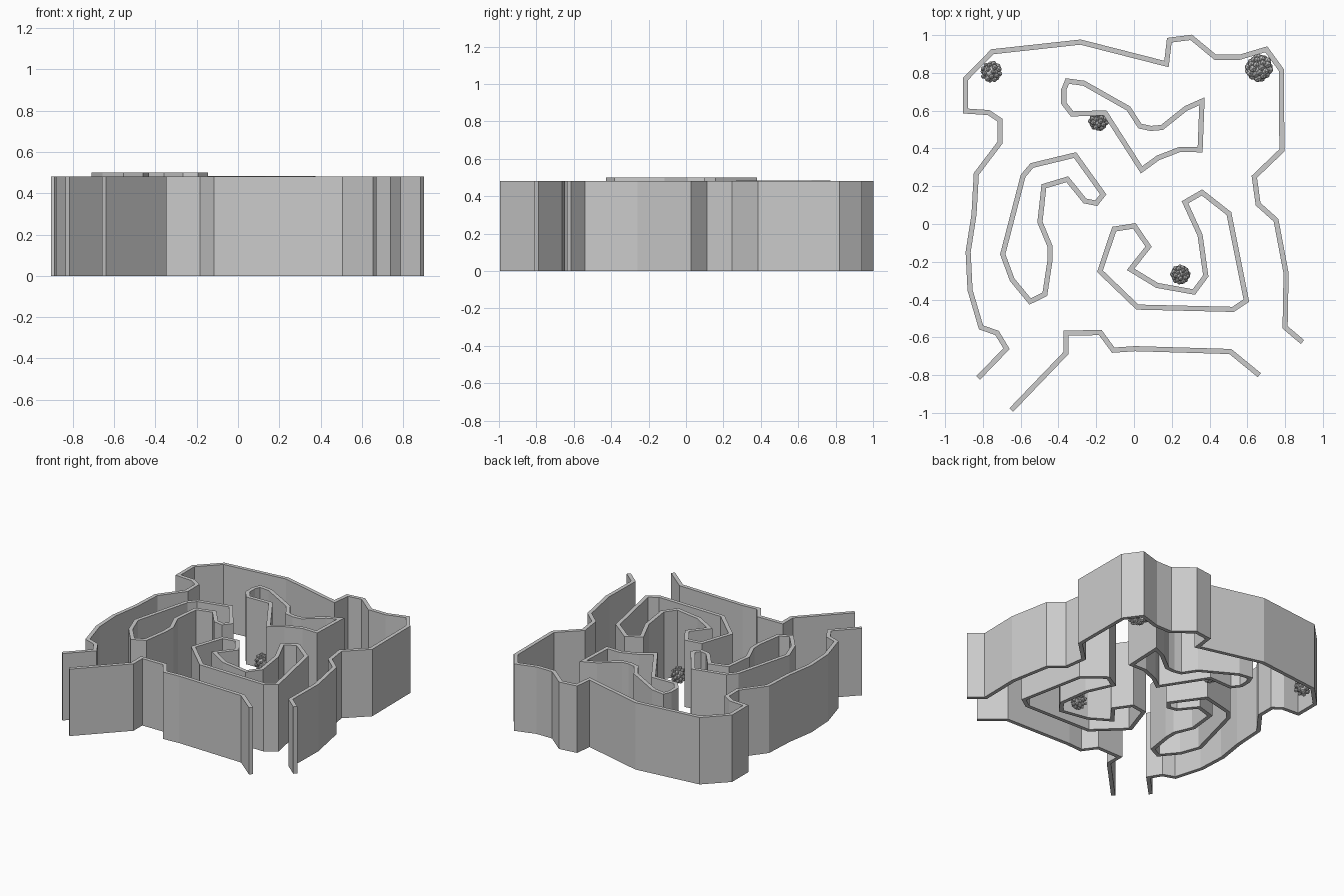
import bpy, bmesh, math, random
from mathutils import Vector, Matrix

if "Cube" in bpy.data.objects:
    bpy.data.objects.remove(bpy.data.objects["Cube"])

random.seed(4)
HALF = 0.0135          # half wall thickness


def finish(bm, name):
    bmesh.ops.recalc_face_normals(bm, faces=bm.faces)
    me = bpy.data.meshes.new(name)
    bm.to_mesh(me)
    bm.free()
    ob = bpy.data.objects.new(name, me)
    bpy.context.collection.objects.link(ob)
    return ob


def wall(name, path, z0, z1, closed=False):
    """Mitred wall of constant thickness that follows a plan path."""
    pts = [Vector(p) for p in path]
    n = len(pts)
    bm = bmesh.new()
    rings = []
    for i, p in enumerate(pts):
        before = pts[i - 1] if closed or i > 0 else None
        after = pts[(i + 1) % n] if closed or i < n - 1 else None
        d0 = (p - before).normalized() if before else (after - p).normalized()
        d1 = (after - p).normalized() if after else d0
        n0, n1 = Vector((-d0.y, d0.x)), Vector((-d1.y, d1.x))
        m = (n0 + n1).normalized()
        m *= HALF / max(m.dot(n0), 0.4)
        rings.append([bm.verts.new((p.x + s * m.x, p.y + s * m.y, z))
                      for s, z in ((-1, z0), (1, z0), (1, z1), (-1, z1))])
    for i in range(n if closed else n - 1):
        a, b = rings[i], rings[(i + 1) % n]
        for k in range(4):
            j = (k + 1) % 4
            bm.faces.new((a[k], a[j], b[j], b[k]))
    if not closed:
        bm.faces.new(rings[0])
        bm.faces.new(rings[-1])
    return finish(bm, name)


def rock_pile(name, x, y, r, count):
    """Cluster of small faceted stones packed round a core."""
    bm = bmesh.new()
    h = 0.062
    stone = r * 0.27
    bmesh.ops.create_icosphere(
        bm, subdivisions=2, radius=1,
        matrix=Matrix.Translation((x, y, h)) @ Matrix.Diagonal((r * .72, r * .72, h * .75, 1)))
    for i in range(count):
        c = 1 - 2 * (i + 0.5) / count
        s, a = math.sqrt(1 - c * c), i * 2.39996
        k = random.uniform(0.74, 0.84)
        loc = (x + r * k * s * math.cos(a), y + r * k * s * math.sin(a),
               h + (h - stone * 0.8) * c)
        bmesh.ops.create_icosphere(bm, subdivisions=1,
                                   radius=stone * random.uniform(0.85, 1.15),
                                   matrix=Matrix.Translation(loc))
    return finish(bm, name)


# outer wall, clockwise from the front left opening
wall("outer_wall", [
    (-.825, -.815), (-.675, -.66), (-.725, -.577), (-.81, -.547), (-.868, -.35),
    (-.878, -.148), (-.847, .05), (-.835, .265), (-.71, .43), (-.71, .55),
    (-.77, .59), (-.893, .598), (-.893, .767), (-.75, .912), (-.283, .963),
    (.172, .847), (.187, .973), (.303, .988), (.43, .883), (.56, .883),
    (.70, .925), (.78, .815), (.783, .39), (.637, .25), (.657, .105),
    (.752, .02), (.805, -.26), (.80, -.547), (.892, -.625)], 0, .48)

# front wall between the two openings
wall("front_wall", [
    (-.65, -.985), (-.36, -.683), (-.36, -.577), (-.178, -.575), (-.11, -.668),
    (.005, -.66), (.51, -.675), (.663, -.80)], 0, .48)

# closed inner walls
wall("left_island_wall", [
    (-.312, .365), (-.163, .157), (-.20, .11), (-.26, .122), (-.353, .237),
    (-.477, .20), (-.498, .01), (-.445, -.117), (-.445, -.195), (-.472, -.372),
    (-.55, -.41), (-.645, -.295), (-.695, -.16), (-.587, .255), (-.54, .31)],
    .01, .50, True)

wall("back_island_wall", [
    (-.353, .757), (-.265, .745), (-.03, .612), (.032, .518), (.09, .506),
    (.148, .511), (.275, .612), (.36, .65), (.35, .393), (.243, .395),
    (.127, .35), (.04, .287), (-.153, .588), (-.328, .583), (-.372, .64),
    (-.372, .71)], 0, .483, True)

wall("right_island_wall", [
    (.36, .167), (.503, .055), (.595, -.405), (.525, -.452), (.018, -.44),
    (-.18, -.25), (-.105, -.027), (.002, -.01), (.077, -.12), (-.018, -.24),
    (.122, -.325), (.317, -.36), (.38, -.275), (.35, -.06), (.27, .115)],
    0, .48, True)

# stone clusters on the floor
for i, (x, y, r, n) in enumerate([(-.757, .805, .057, 26), (.663, .828, .073, 44),
                                  (-.187, .543, .052, 34), (.245, -.268, .052, 34)]):
    rock_pile(f"rock_pile_{i + 1}", x, y, r, n)
